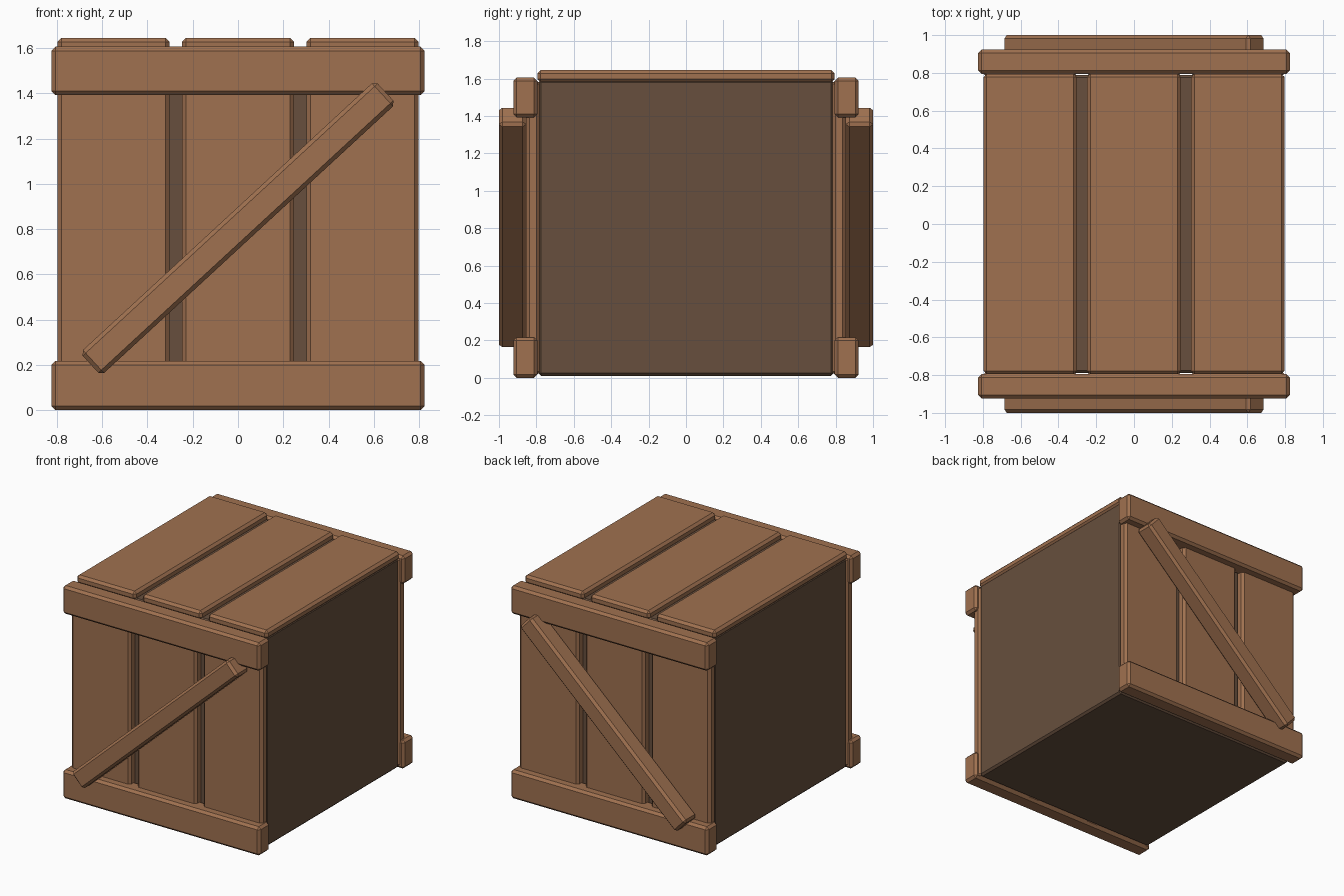
import bpy, bmesh, math
from mathutils import Matrix

if "Cube" in bpy.data.objects:
    bpy.data.objects.remove(bpy.data.objects["Cube"])


def material(name, color):
    m = bpy.data.materials.new(name)
    m.diffuse_color = (*color, 1)
    m.use_nodes = True
    m.node_tree.nodes["Principled BSDF"].inputs["Base Color"].default_value = m.diffuse_color
    return m


LIGHT = material("plank_wood", (0.35, 0.165, 0.08))
DARK = material("core_wood", (0.135, 0.078, 0.047))


def box(name, lo, hi, mat, bevel=0.018, tilt=0.0):
    """Chamfered box between two corners, optionally tilted about y."""
    size = [b - a for a, b in zip(lo, hi)]
    bm = bmesh.new()
    bmesh.ops.create_cube(bm, size=1, matrix=Matrix.Diagonal((*size, 1)))
    bmesh.ops.bevel(bm, geom=bm.edges[:], offset=bevel, segments=1,
                    affect='EDGES', profile=0.5)
    mesh = bpy.data.meshes.new(name)
    bm.to_mesh(mesh)
    bm.free()
    mesh.materials.append(mat)
    ob = bpy.data.objects.new(name, mesh)
    ob.location = [(a + b) / 2 for a, b in zip(lo, hi)]
    ob.rotation_euler.y = tilt
    bpy.context.collection.objects.link(ob)
    return ob


# Dark inner crate body
box("crate_core", (-0.79, -0.79, 0.01), (0.79, 0.79, 1.595), DARK, 0.015)

# Three lid planks
PLANKS = (-0.55, 0.0, 0.55)
for i, x in enumerate(PLANKS):
    box(f"lid_plank_{i + 1}", (x - 0.248, -0.795, 1.58),
        (x + 0.248, 0.795, 1.645), LIGHT)

# Front and back panels: planks, rails and a diagonal brace
for side, s in (("front", -1), ("back", 1)):
    def panel(name, x0, x1, y0, y1, z0, z1, **kw):
        ya, yb = sorted((s * y0, s * y1))
        box(f"{side}_{name}", (x0, ya, z0), (x1, yb, z1), LIGHT, **kw)

    for i, x in enumerate(PLANKS):
        panel(f"plank_{i + 1}", x - 0.248, x + 0.248, 0.78, 0.855, 0.015, 1.59)
    panel("bottom_rail", -0.825, 0.825, 0.795, 0.923, 0.0, 0.217)
    panel("top_rail", -0.825, 0.825, 0.795, 0.923, 1.393, 1.606)
    panel("diagonal_brace", -0.887, 0.887, 0.855, 1.0, 0.735, 0.873,
          tilt=-math.radians(42.7))
